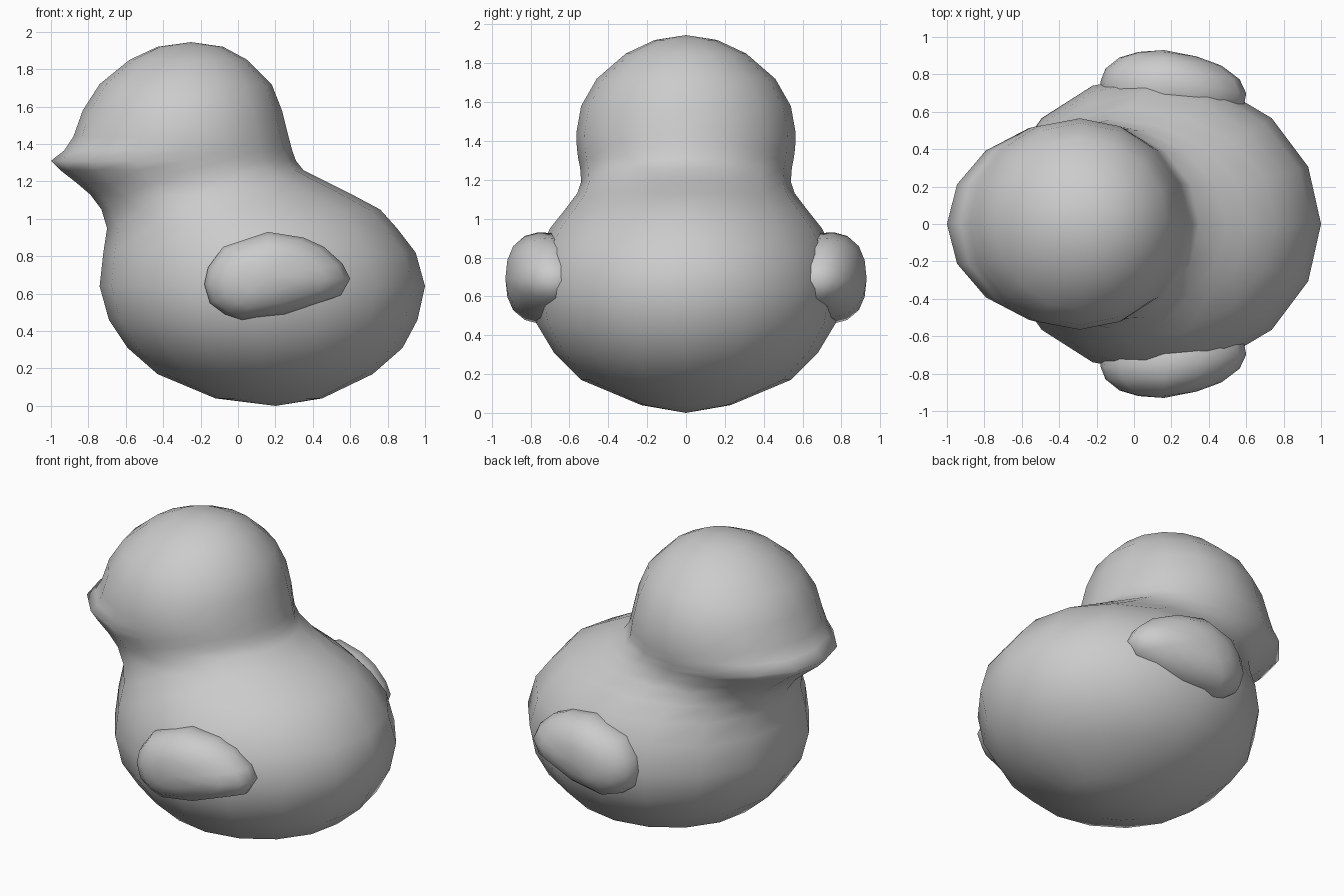
import bpy, bmesh
from math import cos, sin, pi

if "Cube" in bpy.data.objects:
    bpy.data.objects.remove(bpy.data.objects["Cube"])


def loft(name, rings, start, end):
    """Skin closed rings of points, closing both ends to a pole point."""
    bm = bmesh.new()
    loops = [[bm.verts.new(p) for p in r] for r in rings]
    n = len(loops[0])
    for a, b in zip(loops, loops[1:]):
        for i in range(n):
            j = (i + 1) % n
            bm.faces.new((a[i], a[j], b[j], b[i]))
    for loop, pole in ((loops[0], start), (loops[-1], end)):
        v = bm.verts.new(pole)
        for i in range(n):
            bm.faces.new((loop[i], loop[(i + 1) % n], v))
    bmesh.ops.recalc_face_normals(bm, faces=bm.faces)
    me = bpy.data.meshes.new(name)
    bm.to_mesh(me)
    bm.free()
    for p in me.polygons:
        p.use_smooth = True
    ob = bpy.data.objects.new(name, me)
    bpy.context.collection.objects.link(ob)
    return ob


# Body, neck, head and beak: egg-shaped slices (z, front x, back x, widest x, half width)
slices = [
    (0.04, -0.12, 0.45, 0.18, 0.23), (0.17, -0.43, 0.72, 0.14, 0.54),
    (0.31, -0.59, 0.88, 0.12, 0.68), (0.46, -0.69, 0.96, 0.10, 0.77),
    (0.64, -0.74, 1.00, 0.10, 0.80), (0.82, -0.72, 0.95, 0.08, 0.765),
    (0.95, -0.70, 0.85, 0.05, 0.70), (1.05, -0.73, 0.76, -0.02, 0.62),
    (1.13, -0.79, 0.61, -0.12, 0.56), (1.19, -0.86, 0.49, -0.20, 0.54),
    (1.26, -0.95, 0.35, -0.26, 0.545), (1.31, -1.00, 0.31, -0.29, 0.555),
    (1.365, -0.93, 0.29, -0.29, 0.562), (1.44, -0.88, 0.27, -0.29, 0.565),
    (1.58, -0.83, 0.235, -0.29, 0.54), (1.72, -0.74, 0.18, -0.28, 0.46),
    (1.85, -0.58, 0.05, -0.26, 0.31), (1.92, -0.43, -0.08, -0.25, 0.16),
]
SIDES = 16


def egg(z, x0, x1, cx, hy):
    pts = []
    for i in range(SIDES):
        c, s = cos(2 * pi * i / SIDES), sin(2 * pi * i / SIDES)
        pts.append((cx + c * ((x1 - cx) if c > 0 else (cx - x0)), hy * s, z))
    return pts


loft("body_and_head", [egg(*s) for s in slices], (0.2, 0, 0), (-0.25, 0, 1.945))

# Wings: side outline lofted outward into a rounded pad, swept in towards the tail
outline = [(-0.18, 0.65), (-0.15, 0.55), (-0.07, 0.49), (0.02, 0.46), (0.25, 0.49),
           (0.55, 0.59), (0.60, 0.68), (0.56, 0.76), (0.46, 0.85), (0.35, 0.90),
           (0.16, 0.93), (-0.08, 0.85), (-0.16, 0.74)]
WX, WZ = 0.16, 0.69


def wing_ring(y, k, side):
    pts = []
    for x, z in outline:
        px = WX + (x - WX) * k
        sweep = 0.14 * max(0, px - 0.16) if y > 0.7 else 0
        pts.append((px, side * (y - sweep), WZ + (z - WZ) * k))
    return pts


for name, side in (("wing_near", -1), ("wing_far", 1)):
    steps = [(0.58, 0.95), (0.76, 1.0), (0.83, 0.92), (0.89, 0.70), (0.92, 0.40)]
    loft(name, [wing_ring(y, k, side) for y, k in steps],
         (WX, side * 0.56, WZ), (WX, side * 0.93, WZ))
